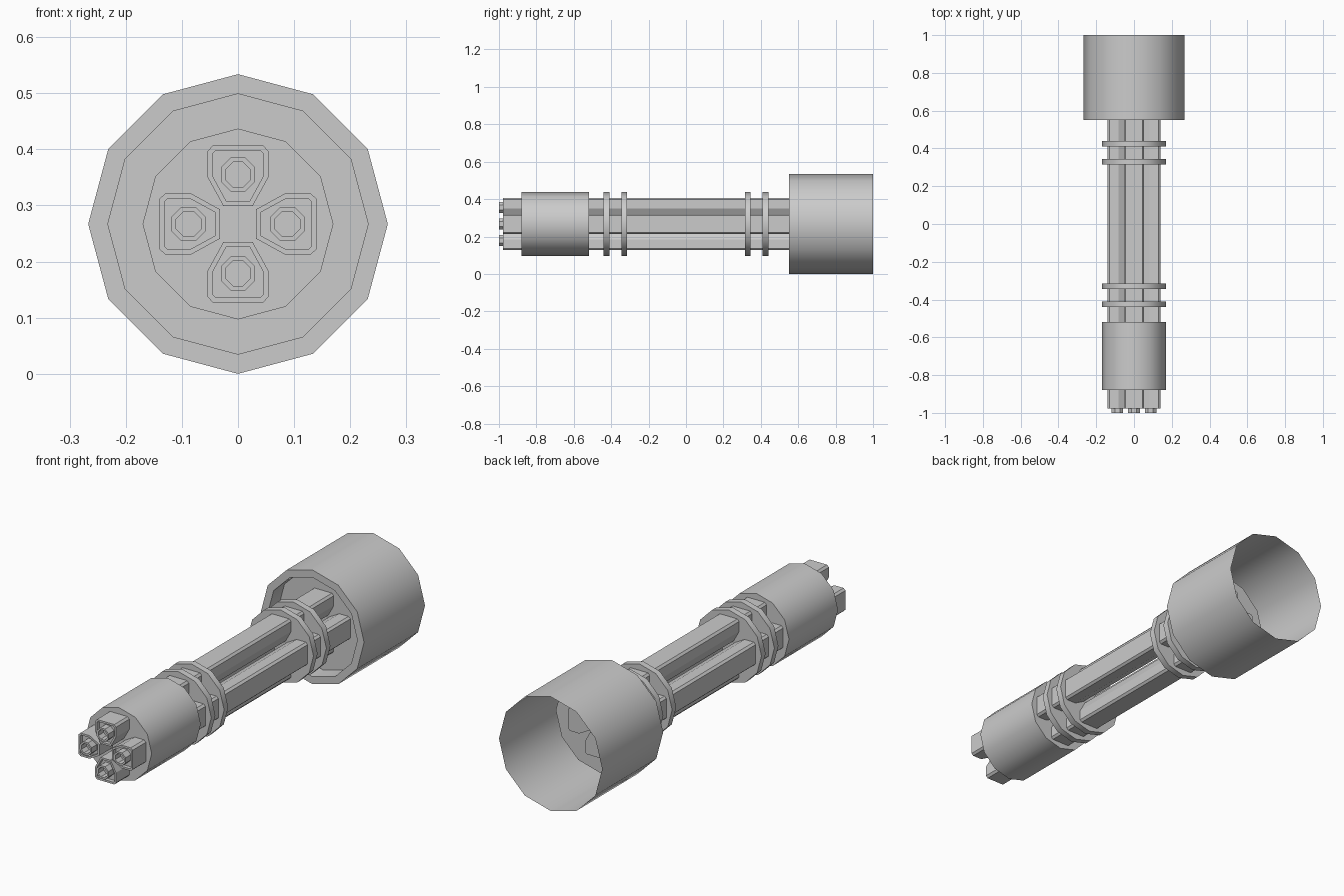
import bpy, bmesh
from math import sin, cos, pi, radians

if "Cube" in bpy.data.objects:
    bpy.data.objects.remove(bpy.data.objects["Cube"])

CZ = 0.267  # height of the long axis


def loft(name, rings, cap_start=True, cap_end=True, smooth=False):
    """Skin a list of (profile, y) rings; profile points are (x, z) about the axis."""
    bm = bmesh.new()
    loops = [[bm.verts.new((x, y, z + CZ)) for x, z in prof] for prof, y in rings]
    n = len(loops[0])
    for a, b in zip(loops, loops[1:]):
        for i in range(n):
            j = (i + 1) % n
            bm.faces.new((a[i], a[j], b[j], b[i]))
    if cap_start:
        bm.faces.new(loops[0][::-1])
    if cap_end:
        bm.faces.new(loops[-1])
    bmesh.ops.recalc_face_normals(bm, faces=bm.faces)
    me = bpy.data.meshes.new(name)
    bm.to_mesh(me)
    bm.free()
    ob = bpy.data.objects.new(name, me)
    bpy.context.collection.objects.link(ob)
    if smooth:
        bpy.ops.object.select_all(action='DESELECT')
        ob.select_set(True)
        bpy.context.view_layer.objects.active = ob
        bpy.ops.object.shade_smooth_by_angle(angle=radians(35))
    return ob


def ngon(r, n=12, offset=0.0, cx=0.0, cz=0.0):
    return [(cx + r * cos(2 * pi * i / n + offset), cz + r * sin(2 * pi * i / n + offset))
            for i in range(n)]


def turn(pts, a):
    return [(x * cos(a) - z * sin(a), x * sin(a) + z * cos(a)) for x, z in pts]


# Rear housing: open at the back, with a recessed plate at the front
loft("rear_housing",
     [(ngon(0.267), 1.0), (ngon(0.267), 0.55), (ngon(0.232), 0.55), (ngon(0.232), 0.63)],
     cap_start=False, smooth=True)

# Front sleeve around the barrels
loft("front_sleeve", [(ngon(0.17), -0.88), (ngon(0.17), -0.518)], smooth=True)

# Four thin clamp discs
for i, y in enumerate((-0.425, -0.33, 0.33, 0.425)):
    loft(f"clamp_disc_{i + 1}", [(ngon(0.17), y - 0.015), (ngon(0.17), y + 0.015)], smooth=True)

# Barrel section: half outline mirrored, outer side up
half = [(0.026, 0.032), (0.054, 0.083), (0.054, 0.130), (0.045, 0.140)]
outer = half + [(-x, z) for x, z in reversed(half)]
half_in = [(0.021, 0.041), (0.045, 0.085), (0.045, 0.126), (0.040, 0.131)]
inner = half_in + [(-x, z) for x, z in reversed(half_in)]

for k, side in enumerate(("top", "left", "bottom", "right")):
    a = k * pi / 2
    o, n = turn(outer, a), turn(inner, a)
    # Barrel casing with a shallow recess in its front face
    loft(f"barrel_{side}", [(o, 0.67), (o, -0.978), (n, -0.978), (n, -0.96)])
    # Hollow muzzle tube
    big = turn(ngon(0.033, 8, pi / 8, 0, 0.088), a)
    small = turn(ngon(0.024, 8, pi / 8, 0, 0.088), a)
    loft(f"muzzle_{side}", [(big, -0.95), (big, -1.0), (small, -1.0), (small, -0.95)])
